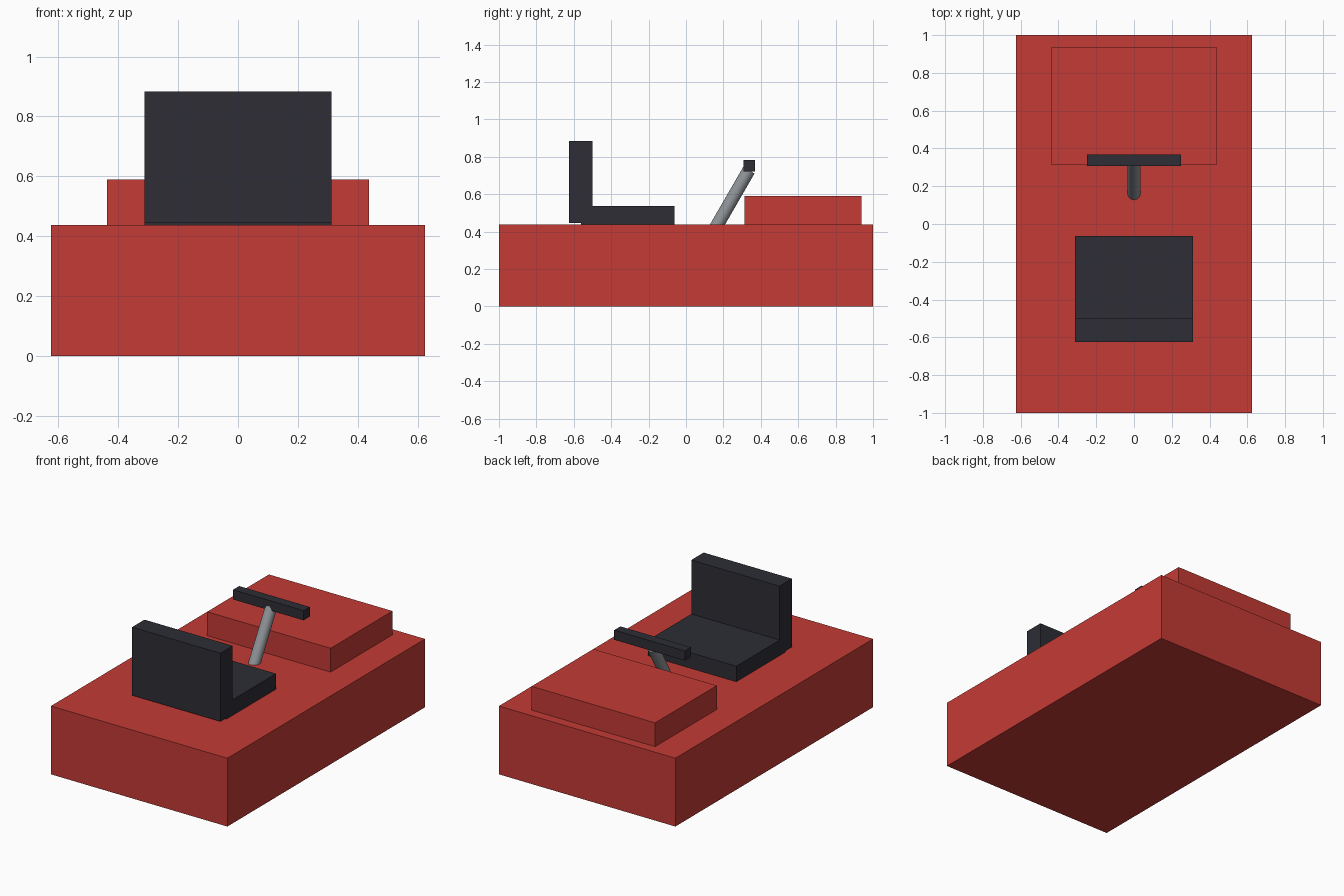
import bpy
from math import radians
from mathutils import Vector

cube = bpy.data.objects.get("Cube")
if cube:
    bpy.data.objects.remove(cube, do_unlink=True)


def material(name, colour):
    mat = bpy.data.materials.new(name)
    mat.use_nodes = True
    rgba = (*colour, 1)
    mat.diffuse_color = rgba
    mat.node_tree.nodes["Principled BSDF"].inputs["Base Color"].default_value = rgba
    return mat


def box(name, low, high, mat):
    """Box between two opposite corners."""
    low, high = Vector(low), Vector(high)
    bpy.ops.mesh.primitive_cube_add(size=1, location=(low + high) / 2)
    obj = bpy.context.object
    obj.name = name
    obj.scale = high - low
    bpy.ops.object.transform_apply(location=False, rotation=False, scale=True)
    obj.data.materials.append(mat)
    return obj


def rod(name, start, end, radius, mat):
    """Smooth cylinder between two points."""
    start, end = Vector(start), Vector(end)
    axis = end - start
    bpy.ops.mesh.primitive_cylinder_add(
        vertices=32, radius=radius, depth=axis.length, location=(start + end) / 2,
        rotation=axis.to_track_quat("Z", "Y").to_euler())
    obj = bpy.context.object
    obj.name = name
    obj.data.materials.append(mat)
    bpy.ops.object.shade_smooth_by_angle(angle=radians(40))
    return obj


red = material("red paint", (0.55, 0.043, 0.036))
black = material("dark grey", (0.026, 0.027, 0.036))
steel = material("steel grey", (0.28, 0.30, 0.32))

# Body and raised hood
box("body", (-0.625, -1, 0), (0.625, 1, 0.4375), red)
box("hood", (-0.4375, 0.3125, 0.4375), (0.4375, 0.9375, 0.59), red)

# Seat cushion and backrest
box("seat_cushion", (-0.3125, -0.5625, 0.4375), (0.3125, -0.0625, 0.5375), black)
box("seat_back", (-0.3125, -0.625, 0.446), (0.3125, -0.5, 0.883), black)

# Leaning steering column with crossbar
rod("steering_column", (0, 0.145, 0.397), (0, 0.336, 0.728), 0.035, steel)
box("steering_bar", (-0.25, 0.307, 0.721), (0.25, 0.369, 0.783), black)
